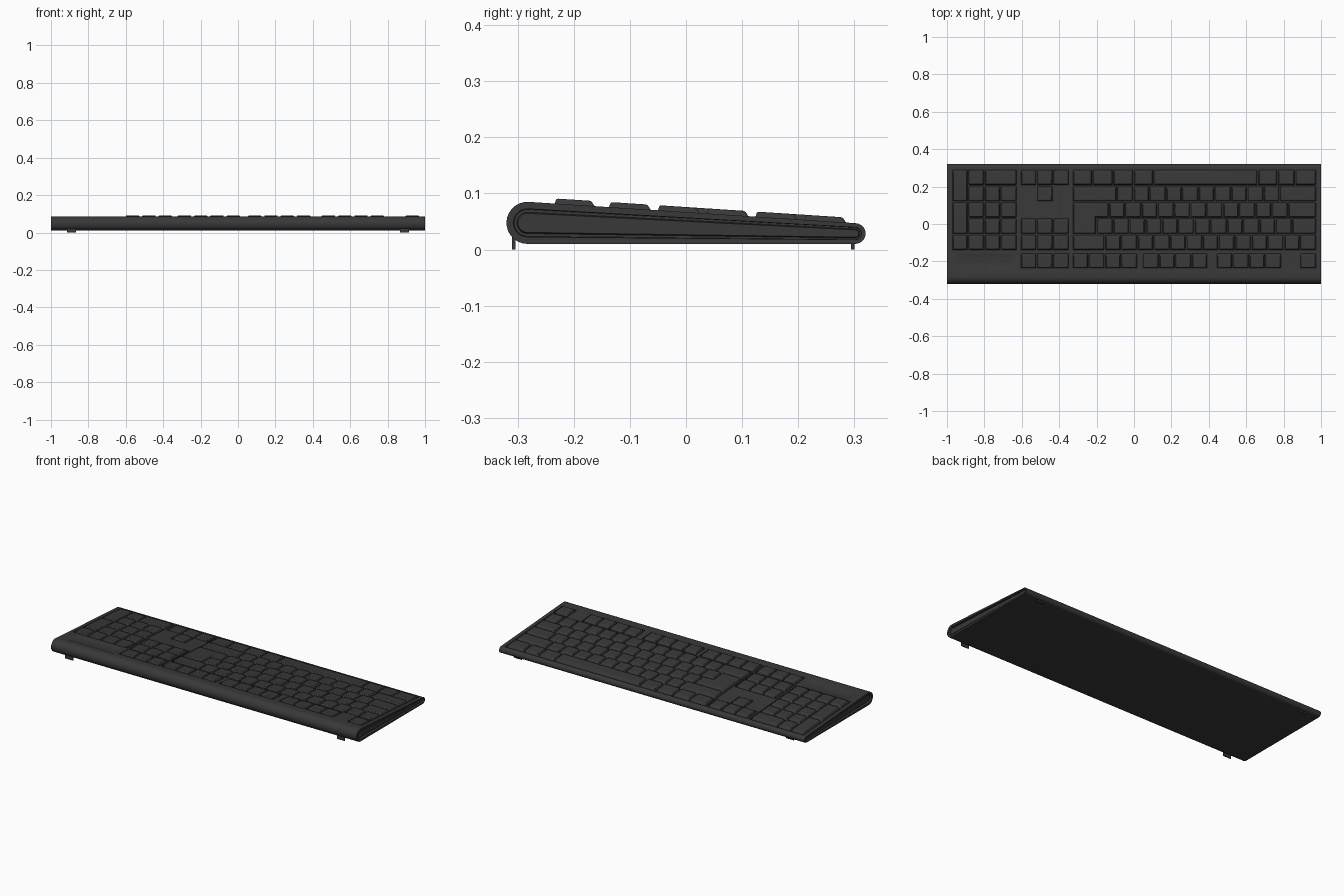
import bpy, bmesh, math

if "Cube" in bpy.data.objects:
    bpy.data.objects.remove(bpy.data.objects["Cube"])

plastic = bpy.data.materials.new("charcoal_plastic")
plastic.diffuse_color = (0.04, 0.04, 0.04, 1)
plastic.use_nodes = True
plastic.node_tree.nodes["Principled BSDF"].inputs["Base Color"].default_value = plastic.diffuse_color

U = 0.087                                        # key pitch
ROWS = [-0.142 + U * i for i in range(6)]        # row edges, number row to space row
FN = (-0.239, -0.155)                            # function row edges
BIG, SMALL = (-0.2825, 0.0475), (0.3015, 0.0285)  # centres of the rounded edges


def deck(y):
    return 0.085 - 0.0652 * (y + 0.28)


def make(name, bm, material=True):
    bmesh.ops.recalc_face_normals(bm, faces=bm.faces)
    me = bpy.data.meshes.new(name)
    bm.to_mesh(me)
    bm.free()
    ob = bpy.data.objects.new(name, me)
    bpy.context.collection.objects.link(ob)
    if material:
        me.materials.append(plastic)
    return ob


def smooth(ob, angle=35):
    bpy.ops.object.select_all(action='DESELECT')
    ob.select_set(True)
    bpy.context.view_layer.objects.active = ob
    bpy.ops.object.shade_smooth_by_angle(angle=math.radians(angle))


def block(bm, lower, upper):
    """Six-sided block between two rectangles (x0, x1, y0, y1, height above deck)."""
    rings = []
    for x0, x1, y0, y1, h in (lower, upper):
        rings.append([bm.verts.new((x, y, deck(y) + h))
                      for x, y in ((x0, y0), (x1, y0), (x1, y1), (x0, y1))])
    a, b = rings
    bm.faces.new(a[::-1])
    bm.faces.new(b)
    for i in range(4):
        j = (i + 1) % 4
        bm.faces.new((a[i], a[j], b[j], b[i]))


def key(bm, x0, x1, y0, y1):
    g = 0.002
    block(bm, (x0 + g, x1 - g, y0 + g, y1 - g, -0.009),
          (x0 + 0.009, x1 - 0.009, y0 + 0.008, y1 - 0.014, 0.009))


def key_row(bm, x, y0, y1, widths):
    """Lay keys from x towards -x; widths in key units, negative is a gap."""
    for w in widths:
        if w > 0:
            key(bm, x - w * U, x, y0, y1)
        x -= abs(w) * U


def finish_keys(name, bm):
    ob = make(name, bm)
    bev = ob.modifiers.new("soft_edges", 'BEVEL')
    bev.width = 0.003
    bev.segments = 2
    smooth(ob)


# --- body: tapered rounded profile with grooved end caps
def profile(R, r, n=14):
    top = math.radians(86.27)
    pts = []
    for (cy, cz), rad, a0, a1 in ((BIG, R, top, 1.5 * math.pi),
                                  (SMALL, r, -0.5 * math.pi, top)):
        for i in range(n + 1):
            a = a0 + (a1 - a0) * i / n
            pts.append((cy + rad * math.cos(a), cz + rad * math.sin(a)))
    return pts


half = [(1.0, 0.0375, 0.0185), (1.0, 0.025, 0.011), (0.986, 0.024, 0.0105),
        (0.986, 0.019, 0.008), (0.994, 0.017, 0.0065)]
stations = [(-x, R, r) for x, R, r in half[::-1]] + half
bm = bmesh.new()
rings = [[bm.verts.new((x, y, z)) for y, z in profile(R, r)] for x, R, r in stations]
for a, b in zip(rings, rings[1:]):
    for i in range(len(a)):
        j = (i + 1) % len(a)
        bm.faces.new((a[i], a[j], b[j], b[i]))
bm.faces.new(rings[0])
bm.faces.new(rings[-1])
body = make("body", bm)

# --- recessed wells cut into the deck
y0, y1 = ROWS[0] - 0.003, ROWS[5] + 0.004
wells = [(-0.978, -0.622, y0, y1), (-0.335, 0.978, y0, y1),
         (-0.61, -0.343, y0, ROWS[2] + 0.003),
         (-0.61, -0.343, ROWS[4] - 0.002, y1),
         (-0.523, -0.43, ROWS[3] - 0.003, ROWS[4] - 0.006)]
wells += [(a, b, FN[0] - 0.003, FN[1] + 0.002)
          for a, b in ((-0.61, -0.343), (-0.333, 0.021), (0.043, 0.397),
                       (0.437, 0.791), (0.885, 0.978))]
bm = bmesh.new()
for w in wells:
    block(bm, (*w, -0.008), (*w, 0.03))
# sloped indicator recess
block(bm, (-0.92, -0.66, -0.235, -0.165, -0.008), (-1.03, -0.575, -0.29, -0.128, 0.012))
cutter = make("well_cutter", bm, False)
cutter.hide_render = True
mod = body.modifiers.new("wells", 'BOOLEAN')
mod.operation = 'DIFFERENCE'
mod.solver = 'EXACT'
mod.object = cutter
dg = bpy.context.evaluated_depsgraph_get()
cut = bpy.data.meshes.new_from_object(body.evaluated_get(dg))
body.modifiers.clear()
body.data = cut
bpy.data.objects.remove(cutter)
smooth(body, 30)

# --- main keys
bm = bmesh.new()
X = 0.975
layout = [[1] * 13 + [2],
          [1.5] + [1] * 12,
          [1.75] + [1] * 11 + [2.25],
          [2.25] + [1] * 10 + [2.75],
          [1.3, 1.1, 1.2, 6.4] + [1.25] * 4]
for i, widths in enumerate(layout):
    key_row(bm, X, ROWS[i], ROWS[i + 1], widths)
key(bm, X - 15 * U, X - 13.5 * U, ROWS[1], ROWS[3])     # tall part of enter
finish_keys("main_keys", bm)

# --- function keys
bm = bmesh.new()
key_row(bm, 0.975, *FN, [1])
for x in (0.788, 0.394, 0.018):
    key_row(bm, x, *FN, [1] * 4)
key_row(bm, -0.346, *FN, [1] * 3)
finish_keys("function_keys", bm)

# --- navigation and arrow keys
bm = bmesh.new()
for i, widths in ((0, [1] * 3), (1, [1] * 3), (3, [-1, 1]), (4, [1] * 3)):
    key_row(bm, -0.346, ROWS[i], ROWS[i + 1], widths)
finish_keys("navigation_keys", bm)

# --- number pad keys
bm = bmesh.new()
for i, widths in enumerate(([1] * 4, [1] * 3, [1] * 3, [1] * 3, [2, 1])):
    key_row(bm, -0.626, ROWS[i], ROWS[i + 1], widths)
for i in (1, 3):
    key_row(bm, -0.626 - 3 * U, ROWS[i], ROWS[i + 2], [1])
finish_keys("number_pad_keys", bm)

# --- feet
for name, y, h in (("tall_foot", -0.307, 0.03), ("short_foot", 0.297, 0.015)):
    for side, s in (("left", -1), ("right", 1)):
        bm = bmesh.new()
        bmesh.ops.create_cube(bm, size=1)
        for v in bm.verts:
            v.co = (s * 0.89 + v.co.x * 0.05, y + v.co.y * 0.006, (v.co.z + 0.5) * h)
        make(f"{name}_{side}", bm)
